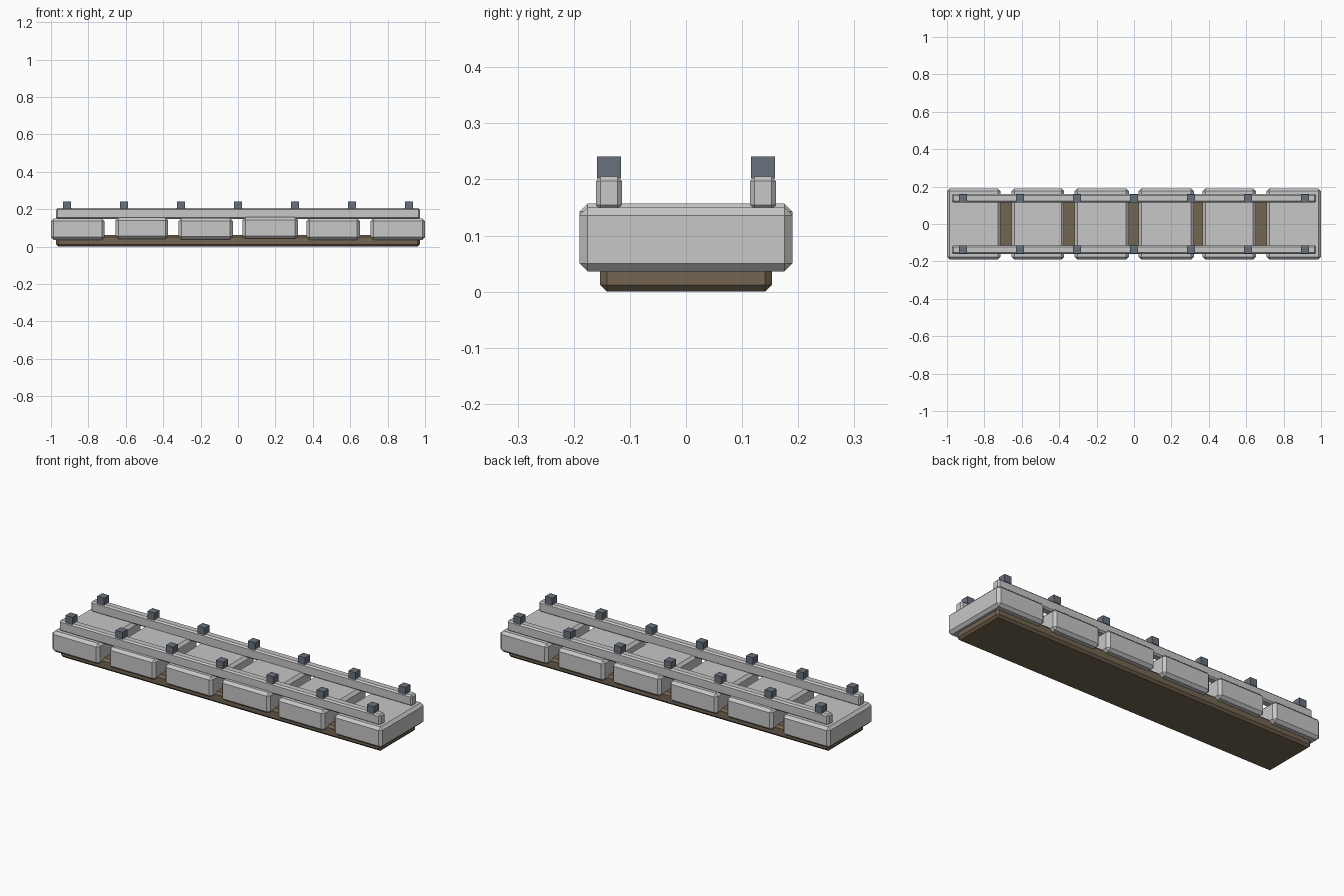
import bpy

if "Cube" in bpy.data.objects:
    bpy.data.objects.remove(bpy.data.objects["Cube"])


def material(name, rgb):
    m = bpy.data.materials.new(name)
    m.diffuse_color = (*rgb, 1)
    m.use_nodes = True
    m.node_tree.nodes["Principled BSDF"].inputs["Base Color"].default_value = m.diffuse_color
    return m


STONE = material("light_stone", (0.57, 0.57, 0.57))
EARTH = material("brown_earth", (0.175, 0.13, 0.082))
STEEL = material("blue_grey_metal", (0.14, 0.165, 0.20))


def block(name, x, y, z, mat, chamfer=0.0):
    """Chamfered box spanning the (min, max) ranges x, y and z."""
    spans = (x, y, z)
    bpy.ops.mesh.primitive_cube_add(size=1, location=[(a + b) / 2 for a, b in spans])
    ob = bpy.context.object
    ob.name = name
    ob.scale = [b - a for a, b in spans]
    bpy.ops.object.transform_apply(location=False, rotation=False, scale=True)
    ob.data.materials.append(mat)
    if chamfer:
        bev = ob.modifiers.new("chamfer", 'BEVEL')
        bev.width = chamfer
        bev.segments = 1
        bev.limit_method = 'NONE'
    return ob


# Long ground bed
block("ground_bed", (-0.973, 0.973), (-0.153, 0.153), (0.0, 0.062), EARTH, 0.012)

# Six slabs, slightly uneven in length and height: left, right, top
slabs = [(-1.0, -0.713, 0.150), (-0.654, -0.373, 0.155), (-0.317, -0.028, 0.152),
         (0.025, 0.320, 0.157), (0.367, 0.651, 0.150), (0.709, 1.0, 0.150)]
for i, (left, right, top) in enumerate(slabs):
    block(f"slab_{i + 1}", (left, right), (-0.19, 0.19), (top - 0.114, top), STONE, 0.0145)

# Kerb rails along both sides, each with a row of seven studs
for side, label in ((-1, "front"), (1, "back")):
    y = side * 0.1375
    block(f"{label}_rail", (-0.973, 0.973), (y - 0.023, y + 0.023),
          (0.146, 0.205), STONE, 0.008)
    for i in range(7):
        x = (i - 3) * 0.3045
        block(f"{label}_stud_{i + 1}", (x - 0.0215, x + 0.0215),
              (y - 0.0215, y + 0.0215), (0.202, 0.241), STEEL)
